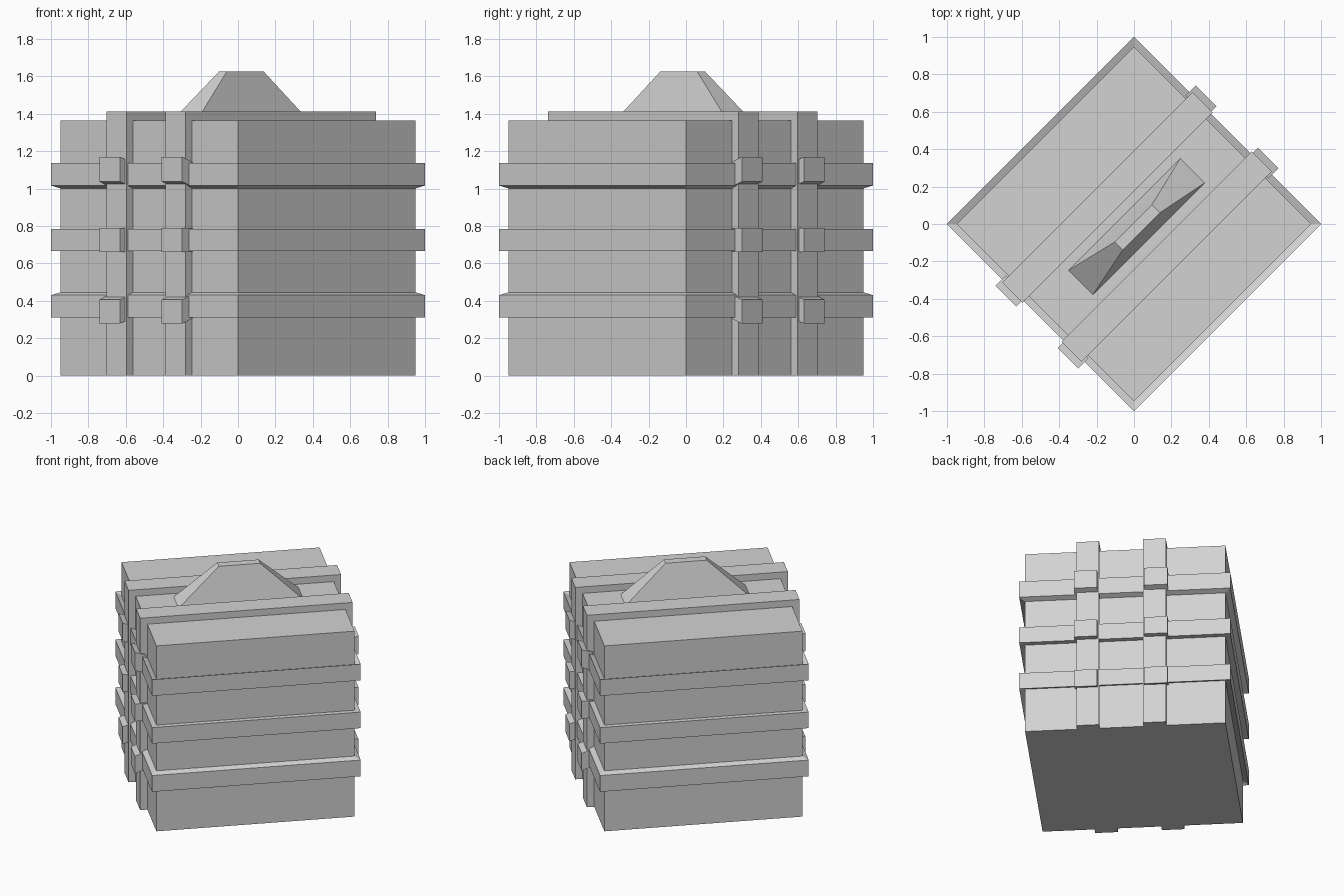
import bpy, bmesh, math
from mathutils import Matrix

if "Cube" in bpy.data.objects:
    bpy.data.objects.remove(bpy.data.objects["Cube"])

TURN = Matrix.Rotation(math.radians(45), 4, 'Z')   # crate stands on the diagonal

grey = bpy.data.materials.new("plain_grey")
grey.diffuse_color = (0.65, 0.65, 0.65, 1)
grey.use_nodes = True
grey.node_tree.nodes["Principled BSDF"].inputs["Base Color"].default_value = grey.diffuse_color


def loft(name, loops, caps=True):
    """Join matching point loops with quads; cap the ends or close into a ring."""
    bm = bmesh.new()
    rings = [[bm.verts.new(p) for p in loop] for loop in loops]
    n = len(rings[0])
    pairs = list(zip(rings, rings[1:])) + ([] if caps else [(rings[-1], rings[0])])
    for a, b in pairs:
        for i in range(n):
            j = (i + 1) % n
            bm.faces.new((a[i], a[j], b[j], b[i]))
    if caps:
        bm.faces.new(rings[0])
        bm.faces.new(rings[-1])
    bmesh.ops.recalc_face_normals(bm, faces=bm.faces)
    bm.transform(TURN)
    me = bpy.data.meshes.new(name)
    bm.to_mesh(me)
    bm.free()
    me.materials.append(grey)
    ob = bpy.data.objects.new(name, me)
    bpy.context.collection.objects.link(ob)
    return ob


def rect(hx, y0, y1, z):
    return [(-hx, y0, z), (hx, y0, z), (hx, y1, z), (-hx, y1, z)]


# Main box
B = 0.671
loft("crate_body", [rect(B, -B, B, 0), rect(B, -B, B, 1.365)])

# Horizontal bands: upper one flares up, lower one flares down
for name, z0, z1, s in (("lower", 0.31, 0.43, -0.02),
                        ("middle", 0.665, 0.783, 0),
                        ("upper", 1.016, 1.136, 0.02)):
    o, i = 0.707, 0.66
    loft(name + "_band", [rect(r, -r, r, z) for r, z in
                          ((i, z0 - s), (o, z0), (o, z1), (i, z1 - s))], caps=False)

# Straps running up both ends and over the top
S, I = 0.72, 0.65
arch = [(-S, 0), (-S, 1.413), (S, 1.413), (S, 0), (I, 0), (I, 1.35), (-I, 1.35), (-I, 0)]
for name, y0, y1 in (("back", 0.124, 0.276), ("front", -0.323, -0.171)):
    loft(name + "_strap", [[(x, y, z) for x, z in arch] for y in (y0, y1)])

# Clamps where straps cross bands, on both ends
for side, y0, y1 in (("back", 0.134, 0.291), ("front", -0.335, -0.181)):
    for level, z0, z1, s in (("lower", 0.278, 0.406, -0.027),
                             ("middle", 0.662, 0.79, 0),
                             ("upper", 1.037, 1.17, 0.027)):
        for end, d in (("left", -1), ("right", 1)):
            loft(f"{side}_{level}_{end}_clamp",
                 [[(d * x, y0, z0 - k), (d * x, y1, z0 - k),
                   (d * x, y1, z1 - k), (d * x, y0, z1 - k)]
                  for x, k in ((0.68, s), (0.758, 0))])

# Tapered handle on the lid
loft("handle", [rect(0.428, -0.113, 0.074, 1.36), rect(0.14, -0.055, 0.005, 1.625)])
